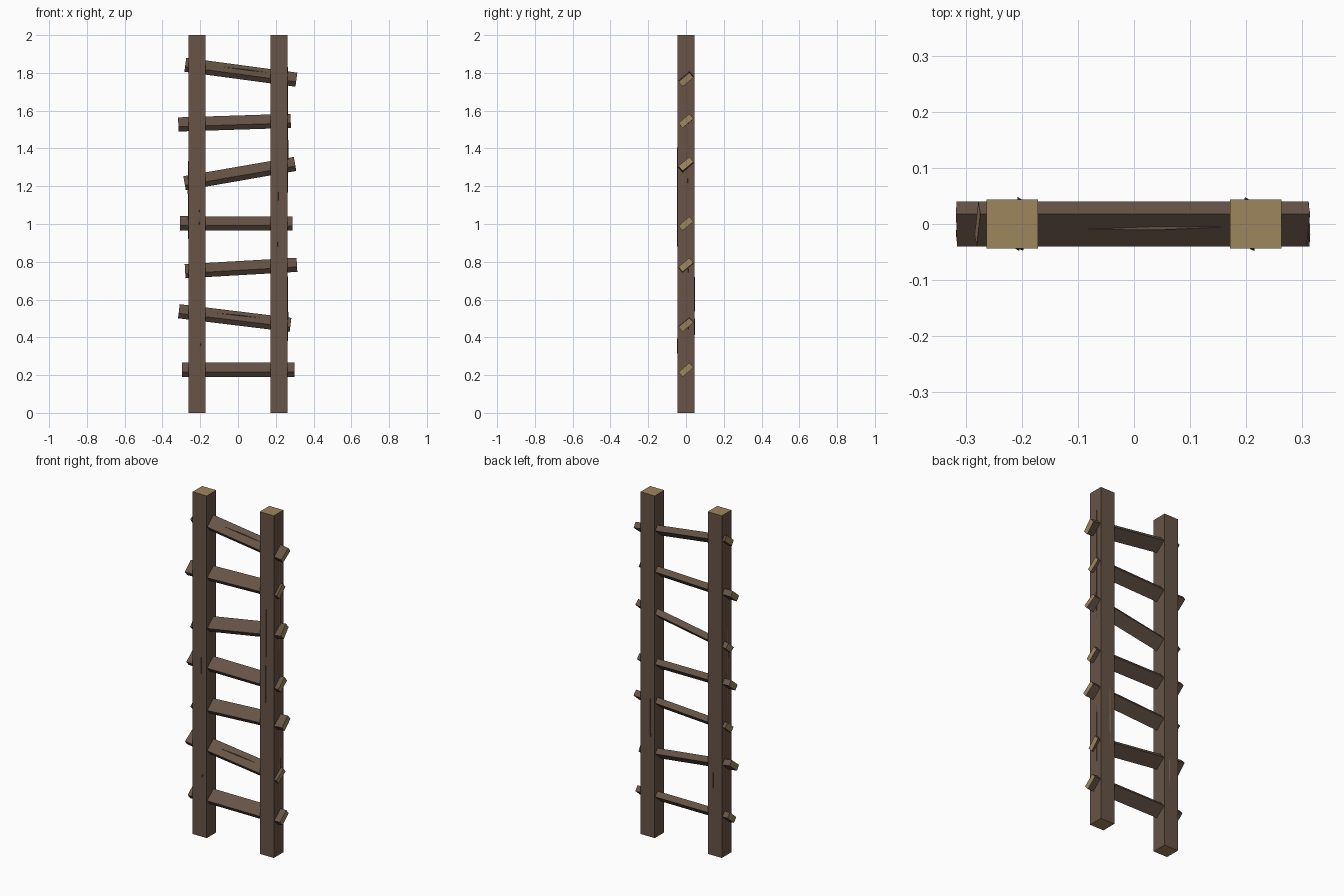
import bpy, bmesh, math
from mathutils import Vector, Matrix

if "Cube" in bpy.data.objects:
    bpy.data.objects.remove(bpy.data.objects["Cube"])


def material(name, rgb):
    m = bpy.data.materials.new(name)
    m.diffuse_color = (*rgb, 1)
    m.use_nodes = True
    m.node_tree.nodes["Principled BSDF"].inputs["Base Color"].default_value = m.diffuse_color
    return m


BARK = material("brown_wood", (0.135, 0.088, 0.062))
GRAIN = material("tan_end_grain", (0.34, 0.24, 0.11))


def add_object(name, bm):
    bmesh.ops.recalc_face_normals(bm, faces=bm.faces)
    me = bpy.data.meshes.new(name)
    bm.to_mesh(me)
    bm.free()
    me.materials.append(BARK)
    me.materials.append(GRAIN)
    ob = bpy.data.objects.new(name, me)
    bpy.context.collection.objects.link(ob)
    return ob


def beam(name, size, axis, matrix):
    """Box whose two faces across the given axis are end grain."""
    bm = bmesh.new()
    bmesh.ops.create_cube(bm, size=1)
    bmesh.ops.scale(bm, vec=size, verts=bm.verts)
    bm.normal_update()
    for f in bm.faces:
        f.material_index = int(abs(f.normal[axis]) > 0.9)
    bm.transform(matrix)
    return add_object(name, bm)


def splinter(name, base, normal, along, length, width, lift):
    """Long raised sliver of wood, pointed at both ends, steep on one side."""
    bm = bmesh.new()
    n, a = Vector(normal).normalized(), Vector(along).normalized()
    s = n.cross(a)
    c = Vector(base) - n * 0.002
    pts = [c - a * length / 2, c + s * width, c + a * length / 2,
           c - s * width * 0.4, c + n * (lift + 0.002) - s * width * 0.3]
    v = [bm.verts.new(p) for p in pts]
    bm.faces.new(v[:4])
    for i in range(4):
        bm.faces.new((v[i], v[(i + 1) % 4], v[4]))
    return add_object(name, bm)


# Upright rails
for side, x in (("left", -0.217), ("right", 0.217)):
    beam(side + "_rail", (0.091, 0.088, 2.0), 2, Matrix.Translation((x, 0, 1)))

# Rungs: left end x, z and right end x, z
rungs = [(-0.297, 0.228, 0.300, 0.228), (-0.313, 0.538, 0.278, 0.466),
         (-0.280, 0.750, 0.312, 0.784), (-0.306, 1.004, 0.289, 1.002),
         (-0.283, 1.216, 0.302, 1.318), (-0.316, 1.527, 0.279, 1.546),
         (-0.279, 1.843, 0.309, 1.764)]
TWIST = math.radians(40)
for i, (x0, z0, x1, z1) in enumerate(rungs, 1):
    tilt = -math.atan2(z1 - z0, x1 - x0)
    mat = (Matrix.Translation(((x0 + x1) / 2, 0, (z0 + z1) / 2))
           @ Matrix.Rotation(tilt, 4, 'Y') @ Matrix.Rotation(TWIST, 4, 'X'))
    beam(f"rung_{i}", (math.hypot(x1 - x0, z1 - z0), 0.076, 0.034), 0, mat)
    # split grain along the upper face of the steep rungs
    if i in (2, 7):
        splinter(f"rung_splinter_{i}", mat @ Vector((0.02, 0.005, 0.017)),
                 mat.to_3x3() @ Vector((0, 0, 1)),
                 mat.to_3x3() @ Vector((1, 0.02, 0)), 0.36, 0.006, 0.004)

# Split grain on the rails: position, face direction, length
splits = [((-0.200, -0.044, 0.36), (0, -1, 0), 0.28),
          ((-0.207, -0.044, 1.03), (0, -1, 0), 0.22),
          ((0.212, -0.044, 1.30), (0, -1, 0), 1.20),
          ((0.200, 0.044, 0.60), (0, 1, 0), 0.60),
          ((-0.205, 0.044, 0.45), (0, 1, 0), 0.30),
          ((-0.2625, -0.008, 1.20), (-1, 0, 0), 0.70),
          ((0.2625, 0.008, 1.35), (1, 0, 0), 1.10),
          ((0.2625, 0.010, 0.50), (1, 0, 0), 0.60)]
for i, (p, n, length) in enumerate(splits, 1):
    splinter(f"rail_splinter_{i}", p, n, (0.006, 0.006, 1), length, 0.008, 0.004)
